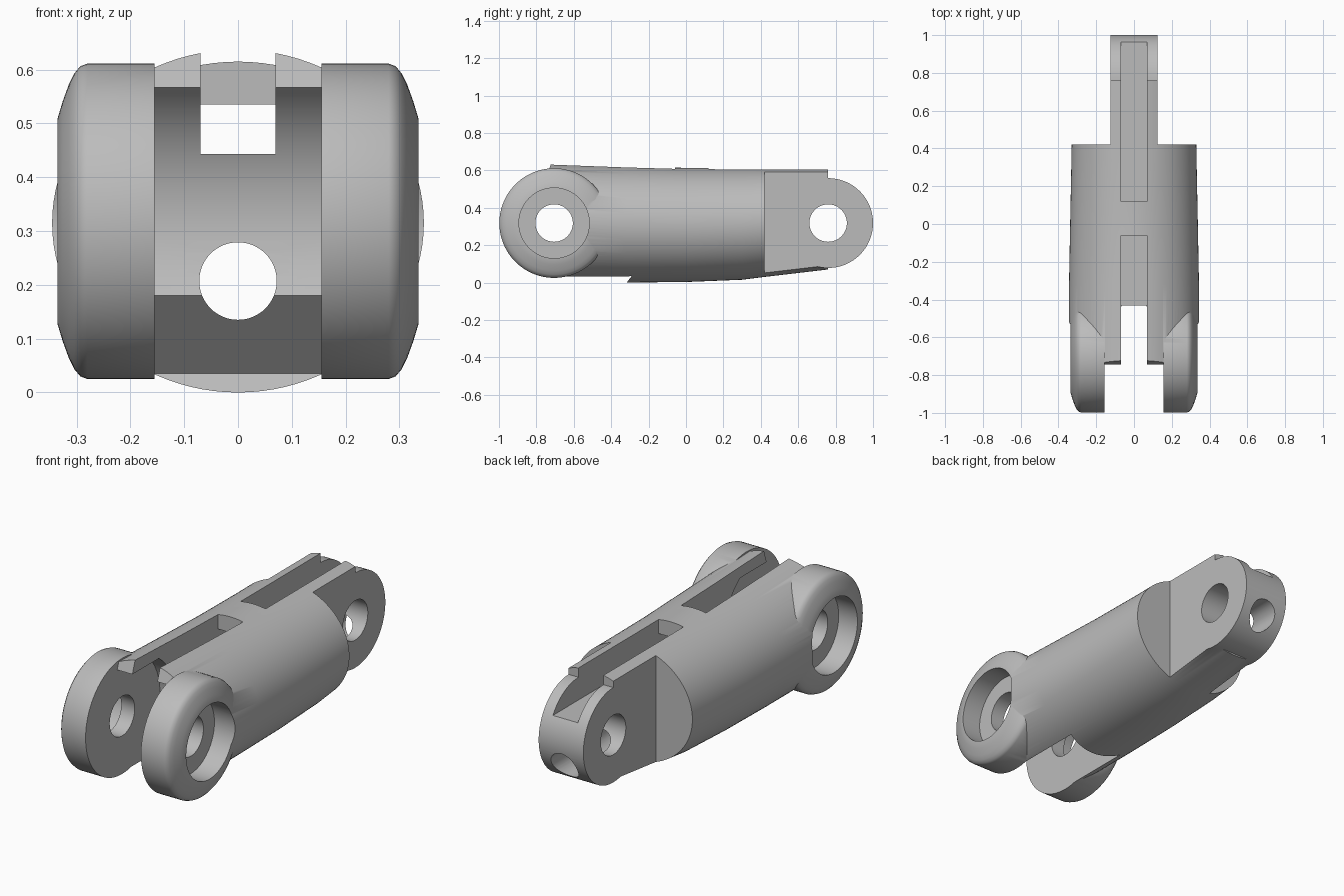
import bpy, bmesh, math
from mathutils import Matrix, Vector

if "Cube" in bpy.data.objects:
    bpy.data.objects.remove(bpy.data.objects["Cube"], do_unlink=True)

grey = bpy.data.materials.new("plain_grey")
grey.use_nodes = True
colour = (0.5, 0.5, 0.5, 1)
grey.diffuse_color = colour
grey.node_tree.nodes["Principled BSDF"].inputs["Base Color"].default_value = colour

HINGE_Z = 0.318
FRONT_Y, REAR_Y = -0.705, 0.76
HALF_GAP = 0.155


def finish(name, bm):
    bmesh.ops.recalc_face_normals(bm, faces=bm.faces)
    mesh = bpy.data.meshes.new(name)
    bm.to_mesh(mesh)
    bm.free()
    mesh.materials.append(grey)
    obj = bpy.data.objects.new(name, mesh)
    bpy.context.collection.objects.link(obj)
    return obj


def loft(name, rings):
    """Skin a closed solid through rings of equal point count."""
    bm = bmesh.new()
    rows = [[bm.verts.new(p) for p in ring] for ring in rings]
    n = len(rows[0])
    for a, b in zip(rows, rows[1:]):
        for i in range(n):
            bm.faces.new((a[i], a[(i + 1) % n], b[(i + 1) % n], b[i]))
    bm.faces.new(rows[0])
    bm.faces.new(rows[-1])
    return finish(name, bm)


def box(name, x0, x1, y0, y1, z0, z1):
    return loft(name, [[(x, y0, z0), (x, y1, z0), (x, y1, z1), (x, y0, z1)] for x in (x0, x1)])


def circle(x, y, z, r, n=96):
    return [(x, y + r * math.cos(2 * math.pi * i / n), z + r * math.sin(2 * math.pi * i / n))
            for i in range(n)]


def x_round(name, y, profile):
    """Turned solid about a cross pin, profile given as (x, radius)."""
    return loft(name, [circle(x, y, HINGE_Z, r) for x, r in profile])


def combine(target, other, operation):
    mod = target.modifiers.new(operation.title(), 'BOOLEAN')
    mod.operation, mod.object, mod.solver = operation, other, 'EXACT'
    bpy.context.view_layer.objects.active = target
    bpy.ops.object.modifier_apply(modifier=mod.name)
    bpy.data.objects.remove(other, do_unlink=True)


# Tapered oval body: y, half width, bottom, top
sections = [(-0.75, 0.347, 0.0, 0.638), (-0.32, 0.344, 0.0, 0.622), (0.0, 0.338, 0.003, 0.613),
            (0.3, 0.332, 0.015, 0.612), (0.42, 0.33, 0.03, 0.612), (REAR_Y, 0.32, 0.07, 0.612)]
rings = []
for y, a, low, high in sections:
    angles = [2 * math.pi * i / 96 for i in range(96)]
    rings.append([(a * math.cos(t), y, (low + high) / 2 + (high - low) / 2 * math.sin(t))
                  for t in angles])
body = loft("finger_link", rings)

# Rear tongue: narrow the body and round off its end
for s in (-1, 1):
    x0, x1 = sorted((s * 0.125, s * 0.5))
    combine(body, box("tongue_side_cut", x0, x1, 0.42, 1.2, -0.2, 0.9), 'DIFFERENCE')
combine(body, x_round("tongue_end", REAR_Y, [(-0.125, 0.24), (0.125, 0.24)]), 'UNION')

# Front fork gap with a concave back, sloped underside and top lip
R = 0.302
arc = [math.radians(55.5 - 82.7 * i / 20) for i in range(21)]
gap = [(FRONT_Y + R * math.cos(t), HINGE_Z + R * math.sin(t)) for t in arc]
gap += [(-0.29, 0.035), (-0.325, -0.01), (-1.2, -0.01), (-1.2, 0.7), (-0.7, 0.7), (-0.745, 0.567)]
combine(body, loft("fork_gap_cut", [[(x, y, z) for y, z in gap] for x in (-HALF_GAP, HALF_GAP)]),
        'DIFFERENCE')

# Rounded fork discs, each with a recess for the pin head
rim = [(HALF_GAP, 0.293), (0.28, 0.293), (0.293, 0.288), (0.304, 0.275),
       (0.314, 0.255), (0.326, 0.222), (0.335, 0.192)]
for s in (-1, 1):
    combine(body, x_round("fork_disc", FRONT_Y, [(s * x, r) for x, r in rim]), 'UNION')
    combine(body, x_round("recess_cut", FRONT_Y, [(s * 0.23, 0.188), (s * 0.5, 0.188)]), 'DIFFERENCE')

# Pin holes
for y in (FRONT_Y, REAR_Y):
    combine(body, x_round("pin_hole_cut", y, [(-0.6, 0.1), (0.6, 0.1)]), 'DIFFERENCE')

# Upper channel, left bridged in the middle
channel = [(-1.2, 0.443), (1.2, 0.443), (1.2, 0.8), (0.12, 0.8), (0.12, 0.535),
           (-0.06, 0.535), (-0.06, 0.8), (-1.2, 0.8)]
combine(body, loft("channel_cut", [[(x, y, z) for y, z in channel] for x in (-0.07, 0.07)]),
        'DIFFERENCE')

# Lower cord hole along the whole link
combine(body, loft("cord_hole_cut", [[(p, y, q) for _, p, q in circle(0, 0, 0.207, 0.072, 64)]
                                     for y in (-1.2, 1.2)]), 'DIFFERENCE')

# Smooth rounds, crisp edges
bpy.ops.object.select_all(action='DESELECT')
body.select_set(True)
bpy.context.view_layer.objects.active = body
bpy.ops.object.shade_smooth_by_angle(angle=math.radians(30))
